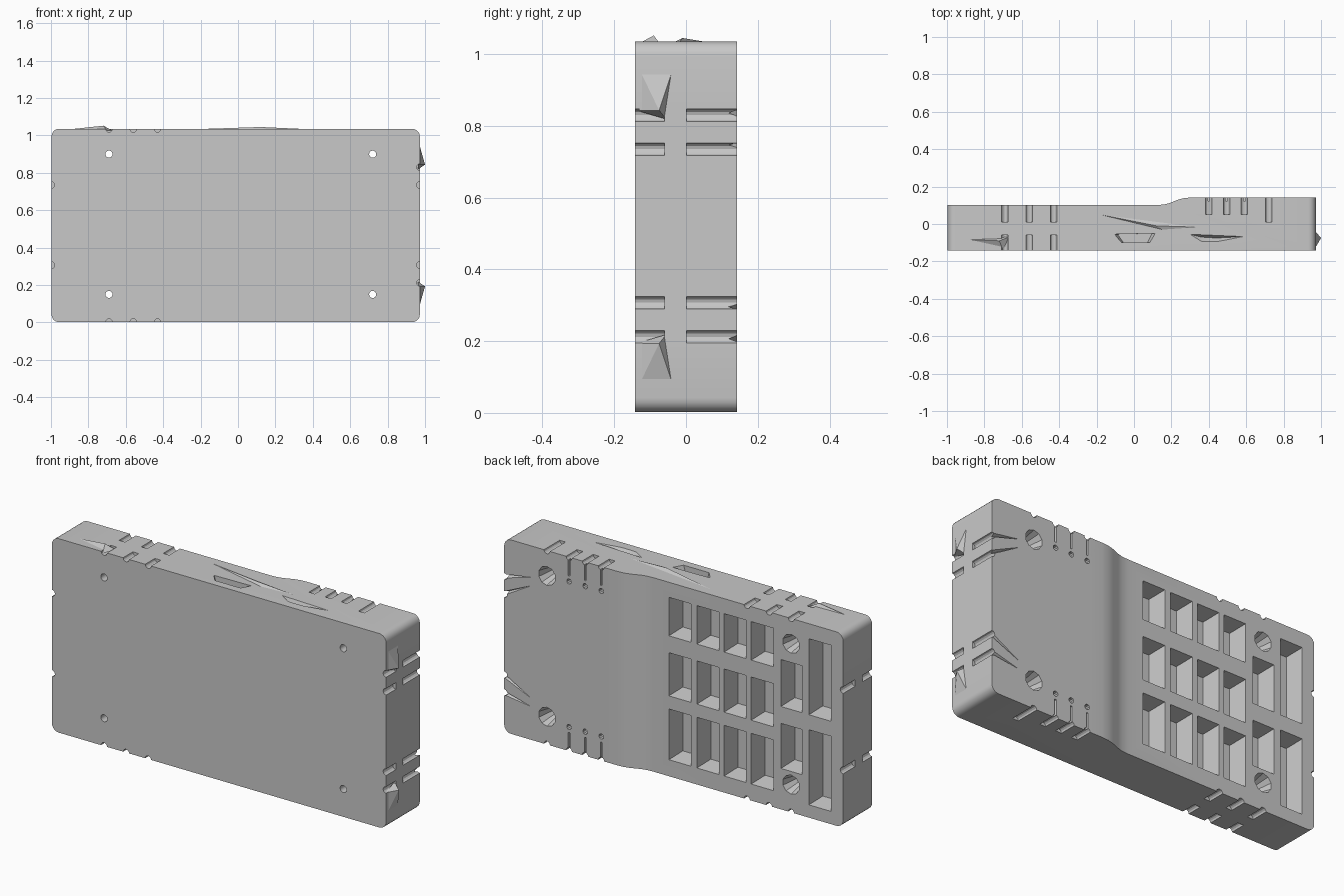
import bpy, bmesh, math
from mathutils import Vector, Matrix

if "Cube" in bpy.data.objects:
    bpy.data.objects.remove(bpy.data.objects["Cube"])

grey = bpy.data.materials.new("mid grey")
grey.diffuse_color = (0.58, 0.58, 0.58, 1)
grey.use_nodes = True
grey.node_tree.nodes["Principled BSDF"].inputs["Base Color"].default_value = grey.diffuse_color

X0, X1, Z0, Z1, YF = -0.997, 0.972, 0.002, 1.035, -0.142


def make_object(name, bm):
    bmesh.ops.recalc_face_normals(bm, faces=bm.faces[:])
    mesh = bpy.data.meshes.new(name)
    bm.to_mesh(mesh)
    bm.free()
    mesh.materials.append(grey)
    ob = bpy.data.objects.new(name, mesh)
    bpy.context.collection.objects.link(ob)
    return ob


def hull(bm, points):
    verts = [bm.verts.new(p) for p in points]
    bmesh.ops.convex_hull(bm, input=verts)


def rod(bm, a, b, r1, r2=None, sides=12):
    """Cylinder or cone between two points."""
    a, b = Vector(a), Vector(b)
    d = b - a
    rot = d.to_track_quat('Z', 'Y').to_matrix().to_4x4()
    bmesh.ops.create_cone(bm, cap_ends=True, segments=sides, radius1=r1,
                          radius2=r1 if r2 is None else r2, depth=d.length,
                          matrix=Matrix.Translation((a + b) / 2) @ rot)


def pocket(bm, xa, xb, za, zb, back, depth, taper=0.012):
    """Tapered recess sunk into the back face."""
    pts = []
    for y, t in ((back + 0.03, 0), (back, 0), (back - depth, taper)):
        pts += [(x, y, z) for x in (xa + t, xb - t) for z in (za + t, zb - t)]
    hull(bm, pts)


# Body: stepped side profile extruded upward, with rounded corners
profile = [(X0, YF), (X1, YF), (X1, 0.142), (0.31, 0.142), (0.27, 0.139),
           (0.235, 0.130), (0.19, 0.112), (0.16, 0.104), (0.12, 0.101), (X0, 0.101)]
bm = bmesh.new()
base = bm.faces.new([bm.verts.new((x, y, Z0)) for x, y in profile])
ext = bmesh.ops.extrude_face_region(bm, geom=[base])
bmesh.ops.translate(bm, vec=(0, 0, Z1 - Z0),
                    verts=[v for v in ext["geom"] if isinstance(v, bmesh.types.BMVert)])
corners = []
for e in bm.edges:
    a, b = e.verts
    if abs(a.co.x - b.co.x) < 1e-5 and abs(a.co.z - b.co.z) < 1e-5 \
            and (abs(a.co.x - X0) < 1e-4 or abs(a.co.x - X1) < 1e-4):
        corners.append(e)
bmesh.ops.bevel(bm, geom=corners, offset=0.04, segments=5, profile=0.5, affect='EDGES')
body = make_object("body", bm)

cut = bmesh.new()

# Grid of pockets in the thin half of the back
rows = [(0.75, 0.955), (0.43, 0.66), (0.09, 0.36)]
for xa, xb in [(-0.10, 0.03), (-0.265, -0.135), (-0.425, -0.295), (-0.585, -0.455)]:
    for za, zb in rows:
        pocket(cut, xa, xb, za, zb, 0.101, 0.10)
for za, zb in [(0.55, 0.80), (0.22, 0.46)]:
    pocket(cut, -0.755, -0.63, za, zb, 0.101, 0.10)
for za, zb in [(0.55, 0.955), (0.07, 0.47)]:
    pocket(cut, -0.925, -0.795, za, zb, 0.101, 0.10)

# Screw holes with flared recesses at the back
for z in (0.15, 0.90):
    for x, back in ((-0.69, 0.101), (0.72, 0.142)):
        rod(cut, (x, -0.3, z), (x, 0.3, z), 0.019, sides=16)
        rod(cut, (x, back - 0.10, z), (x, back + 0.02, z), 0.028, 0.055, 10)

# Half-round grooves across the top, bottom and both ends
R = 0.0175
for z in (Z0, Z1):
    for x in (-0.69, -0.56, -0.43):
        rod(cut, (x, -0.2, z), (x, -0.06, z), R)
        rod(cut, (x, 0.01, z), (x, 0.2, z), R)
    for x in (0.40, 0.495, 0.59, 0.72):
        rod(cut, (x, 0.01 if x > 0.7 else 0.05, z), (x, 0.25, z), R)
for x, levels in ((X1, (0.83, 0.735, 0.307, 0.212)), (X0, (0.735, 0.307))):
    for z in levels:
        rod(cut, (x, -0.2, z), (x, -0.06, z), R)
        rod(cut, (x, 0.002, z), (x, 0.2, z), R)

# Small pin holes and slits leading to the grooves on the back
for x in (0.40, 0.495, 0.59):
    for z, edge in ((0.905, Z1), (0.13, Z0)):
        rod(cut, (x, 0.06, z), (x, 0.2, z), 0.014, sides=10)
        lo, hi = sorted((z + 0.03 * (1 if edge > z else -1), edge))
        pocket(cut, x - 0.005, x + 0.005, lo, hi, 0.142, 0.02, 0)

# Tapering cracks from the end grooves to the thick-side screw recesses
for zs, z_hole in (((0.83, 0.735), 0.90), ((0.307, 0.212), 0.15)):
    for z in zs:
        hull(cut, [(X1 + 0.01, 0.15, z - 0.014), (X1 + 0.01, 0.15, z + 0.014),
                   (X1 + 0.01, 0.115, z), (0.76, 0.15, z_hole + (z - z_hole) * 0.3)])

# Sunken slots on the top side
hull(cut, [(x, y, z) for z, s in ((Z1 + 0.02, 1), (Z1 - 0.04, 0.8))
           for x, y in ((-0.11 * s, -0.055), (-0.07 * s, -0.10),
                        (0.09 * s, -0.10), (0.12 * s, -0.05))])
hull(cut, [(0.28, -0.05, Z1 + 0.01), (0.36, -0.10, Z1 + 0.01), (0.45, -0.10, Z1 + 0.01),
           (0.63, -0.065, Z1 + 0.01), (0.44, -0.075, Z1 - 0.03), (0.36, -0.07, Z1 - 0.03)])

cutter = make_object("cutter", cut)
cutter.hide_render = True
mod = body.modifiers.new("cuts", 'BOOLEAN')
mod.object = cutter
mod.operation = 'DIFFERENCE'
mod.solver = 'EXACT'
mod.use_self = True
bpy.context.view_layer.objects.active = body
body.select_set(True)
bpy.ops.object.modifier_apply(modifier="cuts")
bpy.data.objects.remove(cutter)
bpy.ops.object.shade_smooth_by_angle(angle=math.radians(25))


def wedge(name, points):
    bm = bmesh.new()
    hull(bm, points)
    make_object(name, bm)


# Raised chips on the right end, mirrored top to bottom
for name, s in (("upper_end_chip", 1), ("lower_end_chip", -1)):
    mid = (Z0 + Z1) / 2
    wedge(name, [(X1 - 0.01, -0.14, mid + s * 0.325), (X1 - 0.01, -0.14, mid + s * 0.46),
                 (X1 - 0.01, -0.03, mid + s * 0.46), (1.0, -0.075, mid + s * 0.325),
                 (X1 - 0.01, -0.055, mid + s * 0.30)])

# Raised chips on the top side
wedge("top_corner_chip", [(-0.97, -0.08, Z1 - 0.01), (-0.70, -0.14, Z1 - 0.01),
                          (-0.67, -0.07, Z1 - 0.01), (-0.72, -0.09, 1.052)])
wedge("top_middle_chip", [(-0.33, 0.08, Z1 - 0.005), (0.17, -0.04, Z1 - 0.005),
                          (0.45, -0.02, Z1 - 0.005), (0.12, -0.01, 1.045)])
